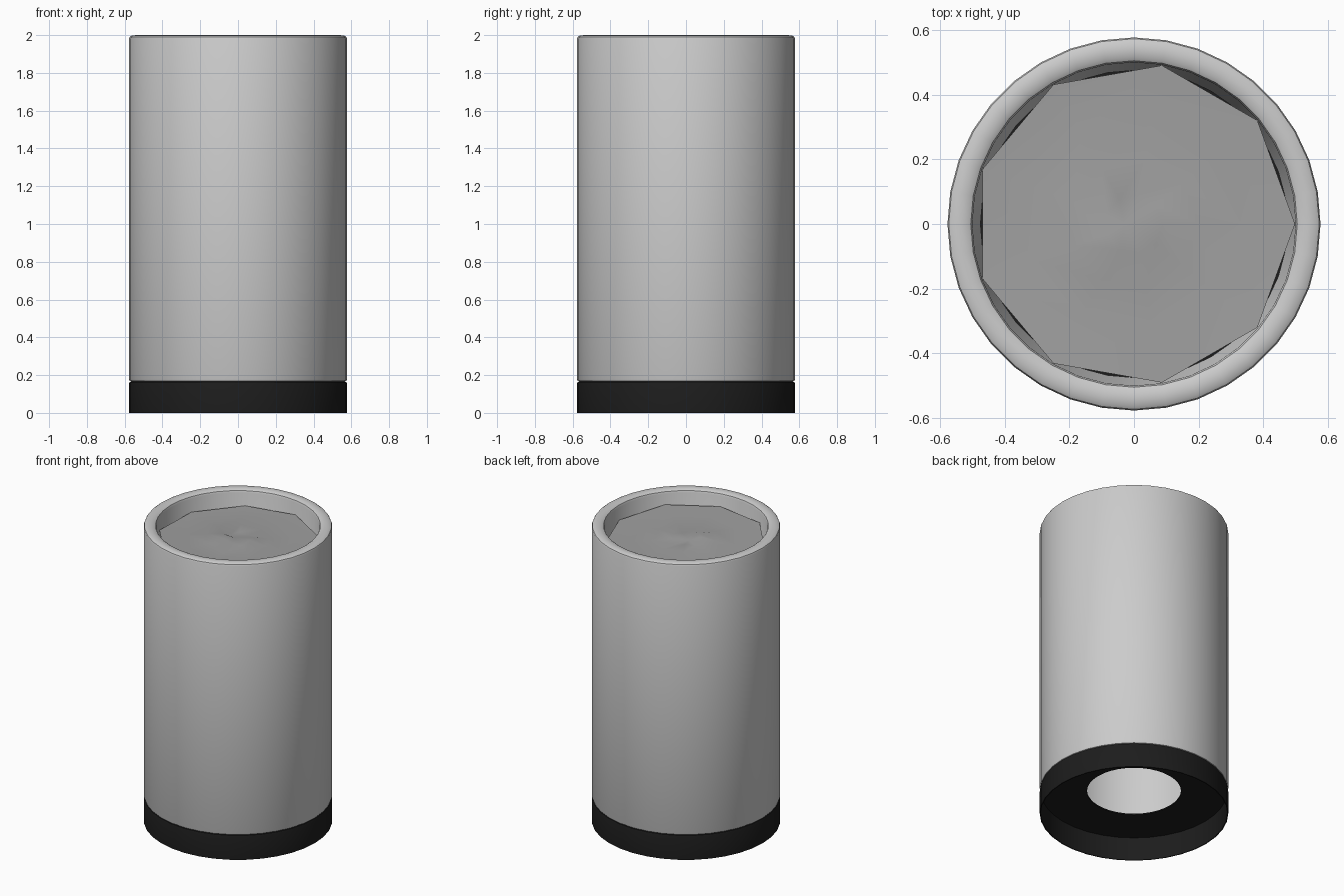
import bpy, bmesh, math, random

if "Cube" in bpy.data.objects:
    bpy.data.objects.remove(bpy.data.objects["Cube"])

random.seed(4)

def material(name, value):
    m = bpy.data.materials.new(name)
    m.diffuse_color = (value, value, value, 1)
    m.use_nodes = True
    m.node_tree.nodes["Principled BSDF"].inputs["Base Color"].default_value = m.diffuse_color
    return m

def finish(name, bm, mat=None, angle=35):
    bmesh.ops.recalc_face_normals(bm, faces=bm.faces)
    mesh = bpy.data.meshes.new(name)
    bm.to_mesh(mesh)
    bm.free()
    ob = bpy.data.objects.new(name, mesh)
    bpy.context.collection.objects.link(ob)
    if mat:
        mesh.materials.append(mat)
    bpy.ops.object.select_all(action='DESELECT')
    ob.select_set(True)
    bpy.context.view_layer.objects.active = ob
    bpy.ops.object.shade_smooth_by_angle(angle=math.radians(angle))
    return ob

def lathe(name, profile, sides, mat=None, closed=False):
    bm = bmesh.new()
    rings = [[bm.verts.new((r * math.cos(2 * math.pi * i / sides),
                            r * math.sin(2 * math.pi * i / sides), z))
              for i in range(sides)] for r, z in profile]
    pairs = list(zip(rings, rings[1:]))
    if closed:
        pairs.append((rings[-1], rings[0]))
    for a, b in pairs:
        for i in range(sides):
            j = (i + 1) % sides
            bm.faces.new((a[i], a[j], b[j], b[i]))
    return finish(name, bm, mat)

black = material("black_plastic", 0.012)
sand_grey = material("sand_grey", 0.35)

# Hollow body with rounded rim, tapered inside
lathe("bin_body", [(0.565, 0.166), (0.574, 0.169), (0.577, 0.178),
                   (0.577, 1.982), (0.573, 1.991), (0.563, 1.997), (0.54, 2.0),
                   (0.517, 1.997), (0.505, 1.990), (0.5, 1.978),
                   (0.497, 1.87), (0.475, 1.82), (0.475, 0.166)],
      36, closed=True)

# Thin skirt with a recessed plate and a central hole
lathe("base_skirt", [(0.288, 0.165), (0.565, 0.165), (0.574, 0.163),
                     (0.577, 0.155), (0.577, 0.0), (0.571, 0.0),
                     (0.571, 0.157), (0.288, 0.157)], 36, black, closed=True)

# Uneven nine-sided sand filling
bm = bmesh.new()
rings = []
for r, z, wobble in [(0.498, 1.90, 0.012), (0.33, 1.895, 0.012),
                     (0.20, 1.90, 0.012), (0.09, 1.905, 0.02)]:
    rings.append([bm.verts.new((r * math.cos(math.tau * i / 9),
                                r * math.sin(math.tau * i / 9),
                                z + random.uniform(-wobble, wobble)))
                  for i in range(9)])
centre = bm.verts.new((-0.03, 0.0, 1.90))
for a, b in zip(rings, rings[1:]):
    for i in range(9):
        j = (i + 1) % 9
        bm.faces.new((a[i], a[j], b[j], b[i]))
for i in range(9):
    bm.faces.new((rings[-1][i], rings[-1][(i + 1) % 9], centre))
finish("sand_filling", bm, sand_grey)
